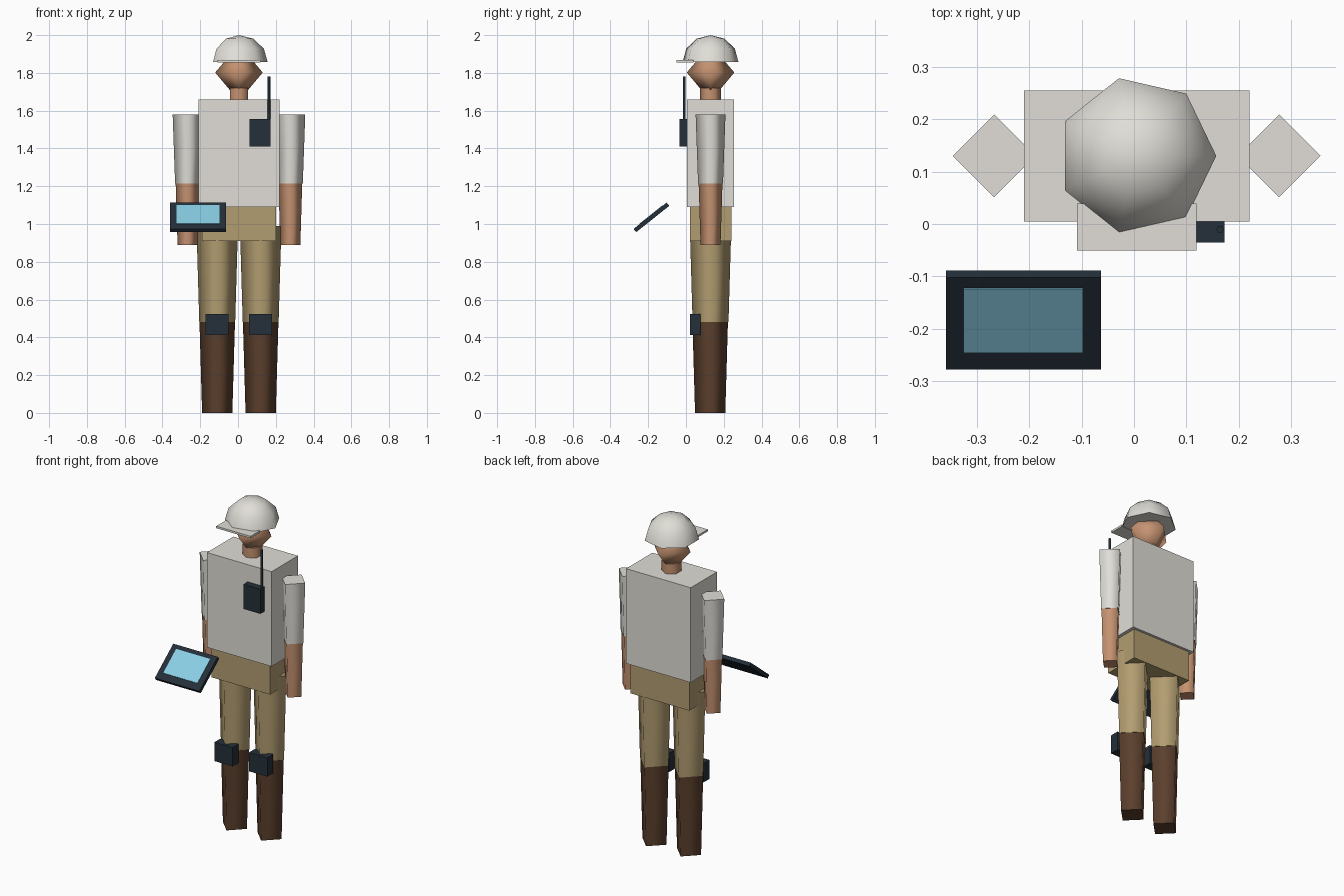
import bpy
import bmesh
from math import cos, sin, pi, radians
from mathutils import Matrix, Vector

if "Cube" in bpy.data.objects:
    bpy.data.objects.remove(bpy.data.objects["Cube"], do_unlink=True)

CX, CY = 0.005, 0.13  # body axis


def material(name, r, g, b):
    m = bpy.data.materials.new(name)
    m.use_nodes = True
    m.diffuse_color = (r, g, b, 1)
    bsdf = m.node_tree.nodes["Principled BSDF"]
    bsdf.inputs["Base Color"].default_value = (r, g, b, 1)
    bsdf.inputs["Roughness"].default_value = 0.8
    return m


OFF_WHITE = material("off_white", 0.75, 0.73, 0.68)
KHAKI = material("khaki", 0.45, 0.34, 0.165)
SKIN = material("skin", 0.56, 0.29, 0.165)
BROWN = material("dark_brown", 0.105, 0.05, 0.026)
NAVY = material("dark_navy", 0.018, 0.029, 0.041)
BLUE = material("screen_blue", 0.25, 0.62, 0.78)


def finish(name, bm, mat):
    bmesh.ops.recalc_face_normals(bm, faces=bm.faces)
    mesh = bpy.data.meshes.new(name)
    bm.to_mesh(mesh)
    bm.free()
    mesh.materials.append(mat)
    ob = bpy.data.objects.new(name, mesh)
    bpy.context.collection.objects.link(ob)
    return ob


def box(name, mat, centre, size, tilt=0):
    bm = bmesh.new()
    bmesh.ops.create_cube(bm, size=1)
    m = Matrix.Translation(centre) @ Matrix.Rotation(tilt, 4, 'X') @ Matrix.Diagonal((*size, 1))
    bm.transform(m)
    return finish(name, bm, mat)


def turned(name, mat, x, y, profile, sides, start=0):
    """Smooth-sided solid from (radius, z) pairs, bottom to top, with flat caps."""
    bm = bmesh.new()
    rings = []
    for r, z in profile:
        if r == 0:
            rings.append([bm.verts.new((x, y, z))] * sides)
        else:
            angles = [start + 2 * pi * i / sides for i in range(sides)]
            rings.append([bm.verts.new((x + r * cos(a), y + r * sin(a), z)) for a in angles])
    for low, high in zip(rings, rings[1:]):
        for i in range(sides):
            j = (i + 1) % sides
            corners = dict.fromkeys((low[i], low[j], high[j], high[i]))
            bm.faces.new(list(corners)).smooth = True
    for ring, (r, z) in ((rings[0], profile[0]), (rings[-1], profile[-1])):
        if r > 0:
            bm.faces.new(ring)
    return finish(name, bm, mat)


# Trunk
box("torso", OFF_WHITE, (CX, CY, 1.375), (0.43, 0.25, 0.57))
box("hips", KHAKI, (CX, CY, 1.0), (0.39, 0.22, 0.18))

# Limbs
for side, s in (("right", -1), ("left", 1)):
    arm, leg = CX + s * 0.272, CX + s * 0.115
    turned(side + "_sleeve", OFF_WHITE, arm, CY, [(0.066, 1.215), (0.079, 1.58)], 4)
    turned(side + "_forearm", SKIN, arm, CY, [(0.053, 0.89), (0.063, 1.215)], 4)
    turned(side + "_trouser_leg", KHAKI, leg, CY, [(0.095, 0.48), (0.11, 0.99)], 4)
    turned(side + "_boot", BROWN, leg, CY - 0.002, [(0.08, 0), (0.094, 0.48)], 4)
    box(side + "_knee_pad", NAVY, (leg, 0.048, 0.468), (0.122, 0.056, 0.113))

# Head and hard hat
turned("neck", SKIN, CX, CY, [(0.055, 1.62), (0.055, 1.72)], 6, pi / 2)
turned("head", SKIN, CX, CY, [(0, 1.652), (0.126, 1.802), (0, 1.95)], 4)
dome = [(0.152 * cos(t * pi / 6), 1.857 + 0.143 * sin(t * pi / 6)) for t in range(3)]
turned("helmet", OFF_WHITE, CX, CY, dome + [(0, 2.0)], 7)
box("helmet_peak", OFF_WHITE, (CX, -0.006, 1.861), (0.228, 0.09, 0.012))

# Chest radio
box("radio", NAVY, (0.117, -0.015, 1.483), (0.112, 0.04, 0.148))
turned("radio_antenna", NAVY, 0.164, -0.01, [(0.007, 1.55), (0.007, 1.782)], 6)

# Tilted tablet, with the screen as a thin plate on its face
tilt = radians(38.5)
centre = Vector((-0.211, -0.183, 1.035))
turn = Matrix.Rotation(tilt, 3, 'X')
box("tablet", NAVY, centre, (0.296, 0.224, 0.022), tilt)
box("tablet_screen", BLUE, centre + turn @ Vector((0, 0.008, 0.0115)), (0.228, 0.157, 0.004), tilt)
